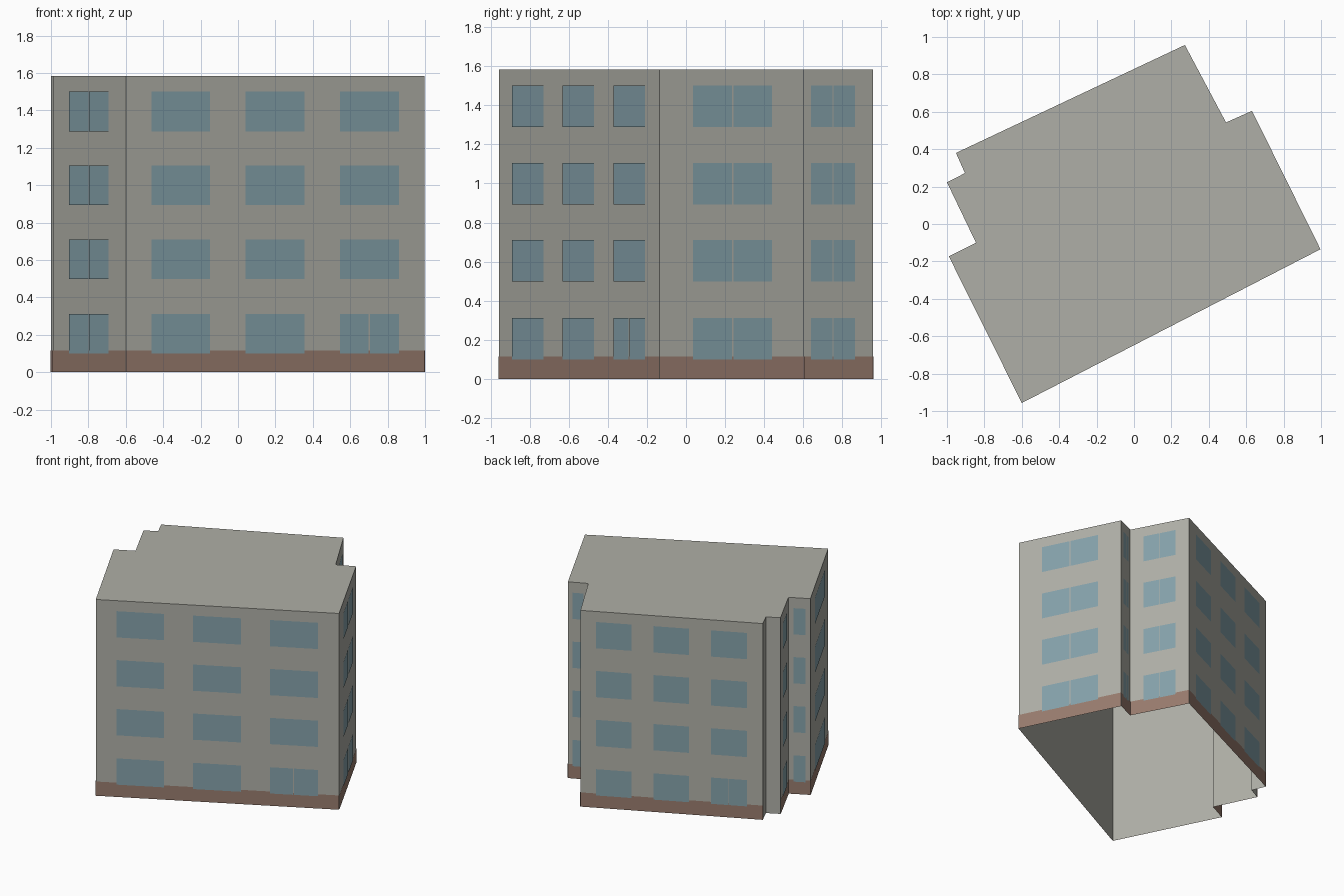
import bpy
import bmesh
from mathutils import Vector

cube = bpy.data.objects.get("Cube")
if cube:
    bpy.data.objects.remove(cube, do_unlink=True)

HEIGHT = 1.583
BAND_TOP = 0.115
FLOOR_STEP = 0.395
SILL, WINDOW_HEIGHT = 0.10, 0.212

# Window layouts as fractions along a wall, seen left to right from outside
TRIPLE = [(0.085, 0.281), (0.40, 0.597), (0.716, 0.913)]
TRIPLE_GROUND = TRIPLE[:2] + [(0.716, 0.811), (0.816, 0.913)]
PAIR = [(0.228, 0.497), (0.508, 0.775)]

# Footprint corners, counter-clockwise, with the layout of the wall that follows
FOOTPRINT = [
    ((-0.60, -0.957), "triple"),
    ((0.997, -0.135), "pair"),
    ((0.631, 0.605), "pair"),
    ((0.492, 0.543), "pair"),
    ((0.272, 0.957), "triple"),
    ((-0.952, 0.38), "blank"),
    ((-0.904, 0.272), "blank"),
    ((-1.0, 0.223), "pair"),
    ((-0.845, -0.10), "pair"),
    ((-0.99, -0.173), "pair"),
]


def make_material(name, color):
    mat = bpy.data.materials.new(name)
    mat.use_nodes = True
    mat.diffuse_color = (*color, 1)
    mat.node_tree.nodes["Principled BSDF"].inputs["Base Color"].default_value = (*color, 1)
    return mat


def finish(bm, name, mat):
    mesh = bpy.data.meshes.new(name)
    bm.to_mesh(mesh)
    bm.free()
    mesh.materials.append(mat)
    obj = bpy.data.objects.new(name, mesh)
    bpy.context.collection.objects.link(obj)
    return obj


def add_plate(bm, start, end, span, z0, z1, offset):
    """Flat panel lying just outside the wall from start to end."""
    along = end - start
    out = Vector((along.y, -along.x)).normalized() * offset
    a, b = (start + along * t + out for t in span)
    bm.faces.new([bm.verts.new((p.x, p.y, z))
                  for p, z in ((a, z0), (b, z0), (b, z1), (a, z1))])


wall_mat = make_material("warm grey wall", (0.43, 0.43, 0.385))
band_mat = make_material("brown plinth", (0.315, 0.20, 0.155))
glass_mat = make_material("blue grey glass", (0.235, 0.36, 0.405))

corners = [Vector(p) for p, _ in FOOTPRINT]
walls = [(corners[i], corners[(i + 1) % len(corners)], kind)
         for i, (_, kind) in enumerate(FOOTPRINT)]

# Building shell: walls and flat roof, open underneath
bm = bmesh.new()
low = [bm.verts.new((p.x, p.y, 0)) for p in corners]
high = [bm.verts.new((p.x, p.y, HEIGHT)) for p in corners]
for i in range(len(corners)):
    j = (i + 1) % len(corners)
    bm.faces.new((low[i], low[j], high[j], high[i]))
bm.faces.new(high)
finish(bm, "building_shell", wall_mat)

# Plinth band around the foot of the windowed walls
bm = bmesh.new()
for start, end, kind in walls:
    if kind != "blank":
        add_plate(bm, start, end, (0, 1), 0, BAND_TOP, 0.002)
finish(bm, "plinth_band", band_mat)

# Windows on four floors
bm = bmesh.new()
for start, end, kind in walls:
    for floor in range(4):
        if kind == "blank":
            continue
        if kind == "pair":
            spans = PAIR
        else:
            spans = TRIPLE if floor else TRIPLE_GROUND
        z = SILL + floor * FLOOR_STEP + 0.003 * (floor > 0)
        for span in spans:
            add_plate(bm, start, end, span, z, z + WINDOW_HEIGHT, 0.004)
finish(bm, "windows", glass_mat)
